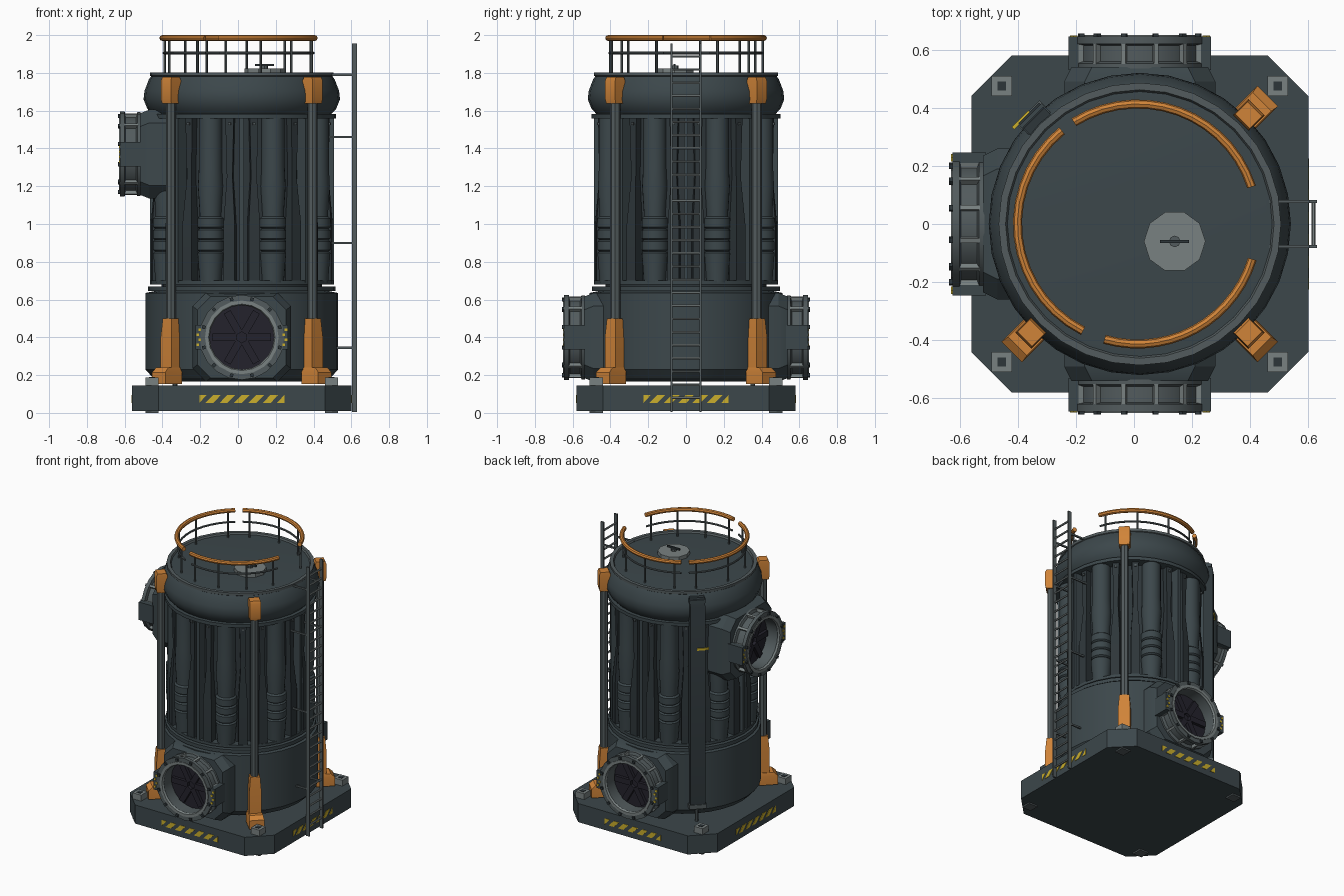
import bpy, bmesh, math
from mathutils import Matrix, Vector

if "Cube" in bpy.data.objects:
    bpy.data.objects.remove(bpy.data.objects["Cube"])


def material(name, *rgb):
    m = bpy.data.materials.new(name)
    m.use_nodes = True
    m.diffuse_color = (*rgb, 1)
    bsdf = m.node_tree.nodes["Principled BSDF"]
    bsdf.inputs["Base Color"].default_value = (*rgb, 1)
    return m


SLATE = material("slate", 0.045, 0.063, 0.07)
DARK = material("dark slate", 0.027, 0.037, 0.042)
STEEL = material("steel", 0.085, 0.105, 0.11)
GREY = material("light grey", 0.19, 0.22, 0.22)
ORANGE = material("orange", 0.63, 0.23, 0.04)
YELLOW = material("yellow", 0.6, 0.43, 0.025)
BLACK = material("port black", 0.017, 0.016, 0.025)

parts = []
CX = 0.02
AXIS = Matrix.Translation((CX, 0, 0))


def move(x=0, y=0, z=0):
    return Matrix.Translation((x, y, z))


def turn(deg, axis="Z"):
    return Matrix.Rotation(math.radians(deg), 4, axis)


def finish(name, bm, mat, places):
    """Stamp the shape at every place and make one object of it."""
    bmesh.ops.remove_doubles(bm, verts=bm.verts, dist=1e-5)
    bmesh.ops.recalc_face_normals(bm, faces=bm.faces)
    single = bpy.data.meshes.new(name)
    bm.to_mesh(single)
    bm.free()
    out = bmesh.new()
    for place in places:
        before = len(out.verts)
        out.from_mesh(single)
        out.verts.ensure_lookup_table()
        bmesh.ops.transform(out, matrix=place, verts=out.verts[before:])
    out.to_mesh(single)
    out.free()
    single.materials.append(mat)
    ob = bpy.data.objects.new(name, single)
    bpy.context.collection.objects.link(ob)
    parts.append(ob)


def revolve(name, profile, mat, places=(AXIS,), steps=32, start=0, sweep=360, closed=False):
    """Turn a (radius, z) profile about the z axis."""
    bm = bmesh.new()
    vs = [bm.verts.new(turn(start) @ Vector((r, 0, z))) for r, z in profile]
    pairs = list(zip(vs, vs[1:])) + ([(vs[-1], vs[0])] if closed else [])
    edges = [bm.edges.new(p) for p in pairs]
    if sweep < 360:
        bm.faces.new([bm.verts.new(v.co) for v in vs])
    ends = bmesh.ops.spin(bm, geom=vs + edges, cent=(0, 0, 0), axis=(0, 0, 1),
                          angle=math.radians(sweep), steps=steps)["geom_last"]
    if sweep < 360:
        bm.faces.new([bm.verts.new(turn(sweep) @ (turn(start) @ Vector((r, 0, z))))
                      for r, z in profile])
    finish(name, bm, mat, places)


def loft(name, rings, mat, places=(AXIS,)):
    """Skin a stack of equal rings and cap both ends."""
    bm = bmesh.new()
    loops = [[bm.verts.new(p) for p in ring] for ring in rings]
    for a, b in zip(loops, loops[1:]):
        for i in range(len(a)):
            j = (i + 1) % len(a)
            bm.faces.new((a[i], a[j], b[j], b[i]))
    bm.faces.new(loops[0])
    bm.faces.new(loops[-1])
    finish(name, bm, mat, places)


def rect(w, d, z, x=0, y=0):
    return [(x + sx * w / 2, y + sy * d / 2, z) for sx, sy in ((-1, -1), (1, -1), (1, 1), (-1, 1))]


def octagon(w, h, c, z):
    q = [(w, c - h), (w, h - c), (w - c, h), (c - w, h), (-w, h - c), (-w, c - h), (c - w, -h), (w - c, -h)]
    return [(x, y, z) for x, y in q]


def box(name, w, d, z0, z1, mat, places=(AXIS,), x=0, y=0):
    loft(name, [rect(w, d, z0, x, y), rect(w, d, z1, x, y)], mat, places)


def rod(name, r, z0, z1, mat, places, sides=8):
    revolve(name, [(0, z0), (r, z0), (r, z1), (0, z1)], mat, places, sides)


def around(angles, radius, z=0):
    return [AXIS @ turn(a) @ move(radius, 0, z) for a in angles]


# Base slab, corner blocks and hazard stripes
loft("base", [octagon(.58, .58, .14, .01), octagon(.58, .58, .14, .145)], SLATE)
corners = [AXIS @ move(x, y) for x in (-.475, .475) for y in (-.475, .475)]
box("corner_block", .07, .07, .14, .188, GREY, corners)
box("corner_socket", .03, .03, .18, .191, DARK, corners)
box("base_foot", .07, .07, 0, .012, STEEL, corners)
sides = [AXIS @ turn(a) for a in (0, 90, 180, 270)]
clamp = lambda v: max(-.225, min(.225, v))
for k in range(7):
    x = -.27 + k * .076
    bottom, top = (clamp(x), clamp(x + .042)), (clamp(x + .042), clamp(x + .084))
    outline = [(bottom[0], .052), (bottom[1], .052), (top[1], .095), (top[0], .095)]
    loft(f"hazard_stripe_{k + 1}", [[(u, y, z) for u, z in outline] for y in (-.579, -.583)], YELLOW, sides)

# Tank shells
revolve("lower_tank", [(0, .165), (.40, .165), (.47, .185), (.51, .23), (.51, .635), (.46, .645), (0, .645)], SLATE)
revolve("core", [(.425, .64), (.425, 1.585)], DARK)
for name, r, z0, z1 in (("lower_band", .497, .645, .67), ("column_seat", .487, .68, .70), ("upper_band", .5, 1.558, 1.582)):
    revolve(name, [(.41, z0), (r, z0), (r, z1), (.41, z1)], SLATE)
revolve("cap", [(.41, 1.58), (.475, 1.583), (.5, 1.61), (.52, 1.66), (.515, 1.705), (.492, 1.765), (.478, 1.785)], SLATE)
revolve("cap_rim", [(.478, 1.78), (.486, 1.785), (.486, 1.803), (.462, 1.803), (.455, 1.79)], STEEL)
revolve("roof", [(.47, 1.79), (.44, 1.793), (0, 1.796)], SLATE)

# Columns with collars, tapered fins and pillars between the bands
eighths = [45 * k for k in range(8)]
column = [(.062, 1.565), (.062, 1.3), (.067, 1.2), (.058, 1.06), (.058, 1.04), (.07, 1.03)]
for z in (.975, .915, .855):
    column += [(.07, z + .008), (.06, z), (.07, z - .008)]
revolve("column", column + [(.066, .8), (.058, .69)], SLATE, around([a + 22.5 for a in eighths], .432), 20)
fin = [rect(w0, w1, z) for w0, w1, z in ((.09, .06, .69), (.09, .06, 1.0), (.05, .03, 1.25), (.06, .045, 1.565))]
loft("fin", fin, DARK, around([a + s * 8 for a in eighths for s in (-1, 1)], .437))
box("pillar", .07, .022, .69, 1.565, SLATE, around(eighths, .452))
bolts = [p @ move(0, 0, z) for p in around([a + s * 8 for a in eighths for s in (-1, 1)], .468) for z in (.73, 1.53)]
box("fin_bolt", .014, .014, -.007, .007, STEEL, bolts)

# Round ports: front and back low, one side high
ports = [AXIS @ move(z=z) @ turn(a) @ turn(90, "X") for a, z in ((0, .4), (180, .4), (270, 1.37))]
loft("port_housing", [octagon(.26, .235, .07, .3), octagon(.26, .235, .07, .49), octagon(.235, .215, .07, .54)], SLATE, ports)
flange = [(.172, .545), (.222, .535), (.222, .553), (.203, .56), (.203, .615), (.225, .62), (.225, .645), (.182, .645), (.172, .635)]
revolve("port_flange", flange, STEEL, ports, 20, closed=True)
revolve("port_lip", [(.195, .644), (.195, .65), (.176, .65), (.17, .64)], GREY, ports, 20)
revolve("port_well", [(0, .548), (.174, .548)], BLACK, ports, 20)
spokes = [p @ turn(a + 15) for p in ports for a in range(0, 360, 30)]
box("flange_gusset", .022, .016, .55, .63, GREY, spokes, x=.21)
box("flange_bolt", .018, .018, .64, .656, DARK, spokes, x=.208)
box("port_blade", .13, .04, .548, .57, BLACK, [p @ turn(a) for p in ports for a in range(0, 360, 60)], x=.09)
lugs = [p @ move(s * .228) for p in ports for s in (-1, 1)]
box("port_lug", .035, .13, .53, .645, SLATE, lugs)
for y in (-.04, -.013, .013, .04):
    box("lug_mark", .014, .013, .645, .649, YELLOW, lugs, x=math.copysign(.006, y * (abs(y) - .02)), y=y)

# Corner posts with orange brackets
posts = around((45, 225, 315), .53)
rod("post", .027, .2, 1.7, STEEL, posts)
loft("post_top_bracket", [rect(.065, .07, 1.638), rect(.075, .075, 1.66), rect(.075, .075, 1.76), rect(.06, .07, 1.777)], ORANGE, posts)
loft("post_lower_bracket", [rect(.075, .08, .2), rect(.075, .08, .4), rect(.058, .065, .5)], ORANGE, posts)
loft("post_foot", [rect(.125, .1, .152, x=.03), rect(.125, .1, .215, x=.03), rect(.09, .09, .24, x=.02)], ORANGE, posts)

# Cable duct on the remaining corner
duct = around((135,), .5)
loft("cable_duct", [rect(.06, .1, .25, x=.01), rect(.06, .1, 1.72, x=.01), rect(.04, .1, 1.77, x=-.005)], DARK, duct)
box("duct_clamp", .07, .115, .25, .28, STEEL, duct, x=.01)
box("duct_cap", .055, .108, 1.735, 1.76, SLATE, duct, x=.005)
rod("duct_pipe", .012, .145, .26, STEEL, duct)
box("duct_tag", .012, .08, 1.4, 1.415, YELLOW, duct, x=.042, y=.035)

# Ladder
rails = [move(.617, y) for y in (-.077, .077)]
box("ladder_rail", .025, .01, .005, 1.955, STEEL, rails)
rungs = [move(.617, 0, .08 + .0695 * k) @ turn(90, "X") for k in range(27)]
rod("ladder_rung", .007, -.077, .077, GREY, rungs, 6)
struts = [r @ move(-.075, 0, z) for r in rails for z in (.345, .9, 1.46, 1.79)]
box("ladder_strut", .15, .01, -.006, .006, STEEL, struts)

# Roof railing in three arcs
ring = lambda r, t, z: [(r + t * math.cos(math.tau * k / 8), z + t * math.sin(math.tau * k / 8)) for k in range(8)]
railing = [move(.012)]
for n, (a, b) in enumerate(((18, 122), (129, 243), (254, 343)), 1):
    revolve(f"handrail_{n}", ring(.413, .0155, 1.9845), ORANGE, railing, 14, a, b - a, True)
    revolve(f"mid_rail_{n}", ring(.405, .007, 1.905), STEEL, railing, 14, a, b - a, True)
    stands = [railing[0] @ turn(a + (b - a) * (k + .2) / 3.4) @ move(.408) for k in range(4)]
    rod(f"railing_posts_{n}", .007, 1.79, 1.98, STEEL, stands, 6)

# Roof hatch with handle
hatch = [move(.14, -.06)]
rod("hatch", .106, 1.79, 1.822, GREY, hatch, 10)
rod("hatch_stem", .02, 1.82, 1.838, STEEL, hatch)
box("hatch_handle", .1, .01, 1.836, 1.848, DARK, hatch)

# Smooth round shells, keep hard edges
bpy.ops.object.select_all(action="DESELECT")
for ob in parts:
    ob.select_set(True)
bpy.context.view_layer.objects.active = parts[0]
bpy.ops.object.shade_smooth_by_angle(angle=math.radians(32))
